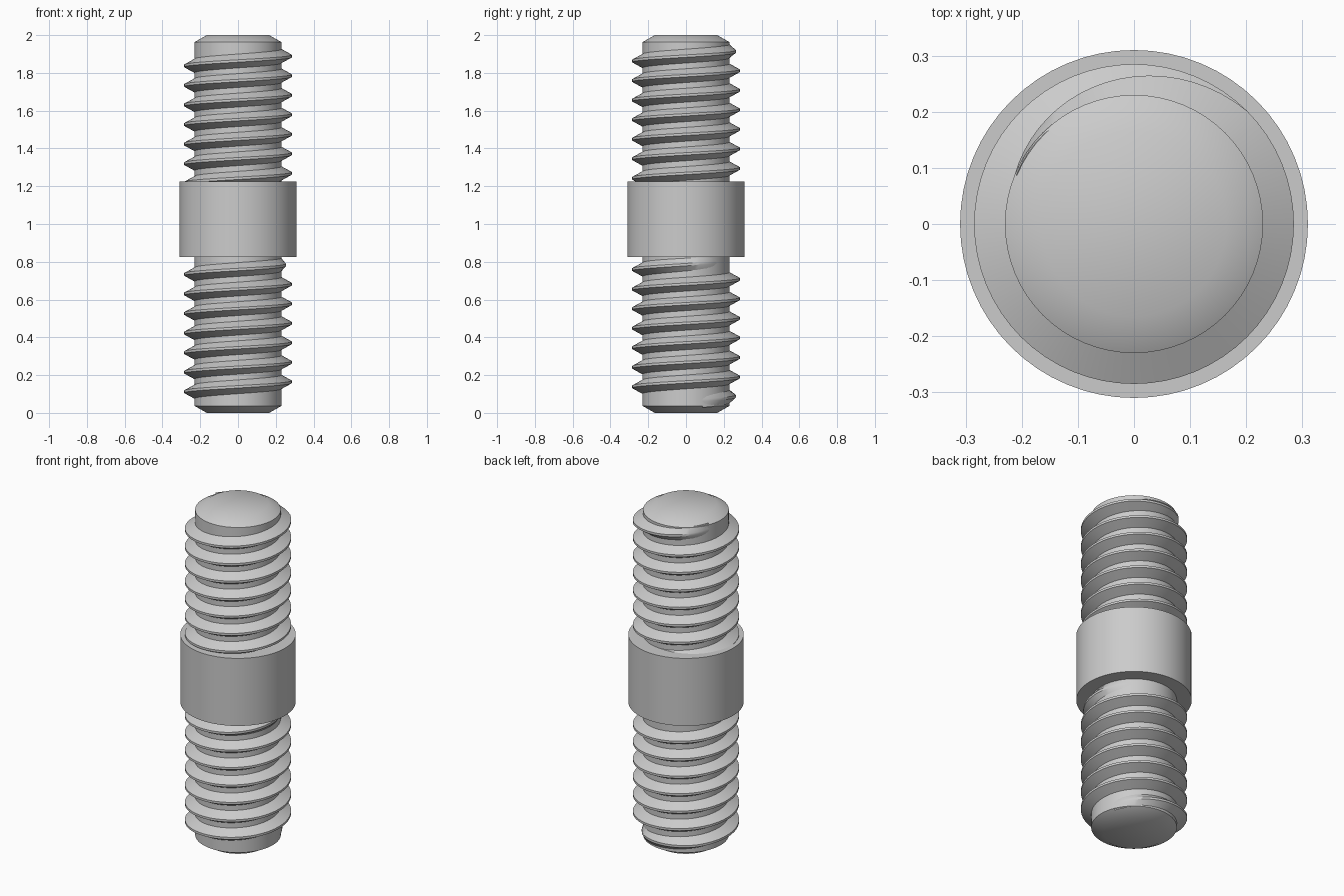
import bpy, bmesh, math

cube = bpy.data.objects.get("Cube")
if cube:
    bpy.data.objects.remove(cube, do_unlink=True)

SEGMENTS = 64            # sides per full turn
ROOT, CREST = 0.23, 0.285
PITCH = 0.1035
FADE = 20                # steps over which a thread end runs out

steel = bpy.data.materials.new("grey_steel")
steel.use_nodes = True
colour = (0.6, 0.6, 0.6, 1)
steel.diffuse_color = colour
steel.node_tree.nodes["Principled BSDF"].inputs["Base Color"].default_value = colour


def finish(name, bm):
    bmesh.ops.recalc_face_normals(bm, faces=bm.faces)
    mesh = bpy.data.meshes.new(name)
    bm.to_mesh(mesh)
    bm.free()
    mesh.materials.append(steel)
    obj = bpy.data.objects.new(name, mesh)
    bpy.context.collection.objects.link(obj)
    bpy.ops.object.select_all(action='DESELECT')
    obj.select_set(True)
    bpy.context.view_layer.objects.active = obj
    bpy.ops.object.shade_smooth_by_angle(angle=math.radians(30))


def point(bm, radius, step, z):
    a = math.tau * step / SEGMENTS
    return bm.verts.new((radius * math.cos(a), radius * math.sin(a), z))


def lathe(name, profile):
    """Solid of revolution with flat caps from (radius, z) points."""
    bm = bmesh.new()
    rings = [[point(bm, r, s, z) for s in range(SEGMENTS)] for r, z in profile]
    for low, high in zip(rings, rings[1:]):
        for i in range(SEGMENTS):
            j = (i + 1) % SEGMENTS
            bm.faces.new((low[i], low[j], high[j], high[i]))
    bm.faces.new(rings[0])
    bm.faces.new(rings[-1])
    finish(name, bm)


def thread(name, z_zero, first, last):
    """Right-hand helical ridge; z_zero is the crest height at step 0."""
    bm = bmesh.new()
    crest_half, base_half = PITCH / 16, PITCH * 3 / 8
    sections = []
    for s in range(first, last + 1):
        z = z_zero + PITCH * s / SEGMENTS
        height = min(1, (s - first) / FADE, (last - s) / FADE)
        tip = ROOT + (CREST - ROOT) * height
        inner = ROOT - 0.004
        sections.append([point(bm, r, s, z + dz) for r, dz in (
            (inner, -base_half), (tip, -crest_half),
            (tip, crest_half), (inner, base_half))])
    for a, b in zip(sections, sections[1:]):
        for i in range(4):
            j = (i + 1) % 4
            bm.faces.new((a[i], a[j], b[j], b[i]))
    bm.faces.new(sections[0])
    bm.faces.new(sections[-1])
    finish(name, bm)


# Shaft with chamfered ends, and the plain collar around its middle
lathe("shaft", [(0.165, 0), (ROOT, 0.037), (ROOT, 1.963), (0.165, 2)])
lathe("collar", [(0.31, 0.825), (0.31, 1.225)])

# Threads on both ends, each running out into the shaft
thread("lower_thread", 0.0605, 4, 7 * SEGMENTS + 8)
thread("upper_thread", 1.1645, 4, 7 * SEGMENTS + 28)
